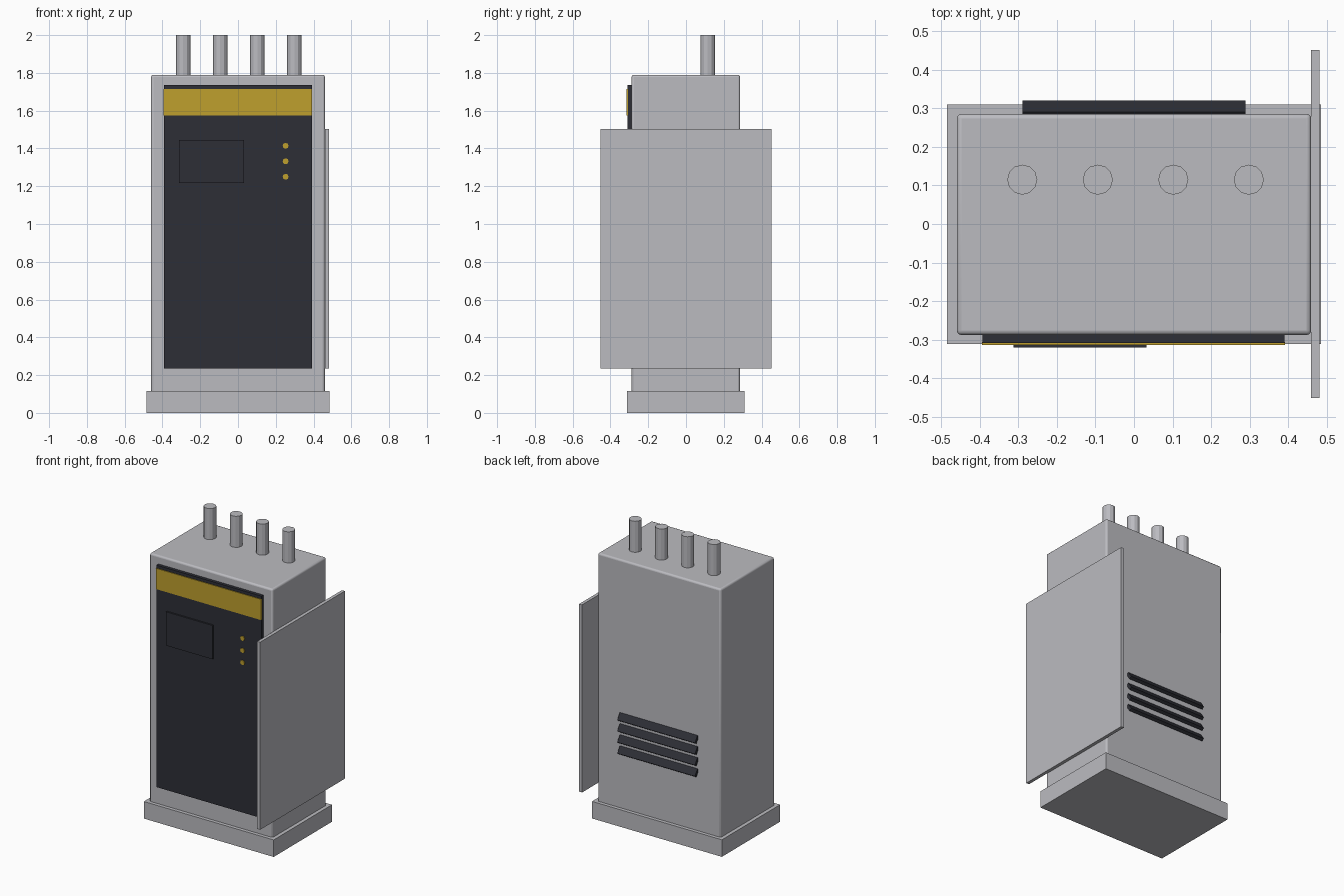
import bpy
import math

cube = bpy.data.objects.get("Cube")
if cube:
    bpy.data.objects.remove(cube, do_unlink=True)


def material(name, color):
    mat = bpy.data.materials.new(name)
    mat.use_nodes = True
    mat.diffuse_color = (*color, 1)
    mat.node_tree.nodes["Principled BSDF"].inputs["Base Color"].default_value = (*color, 1)
    return mat


grey = material("light_grey", (0.5, 0.5, 0.53))
dark = material("charcoal", (0.027, 0.028, 0.037))
gold = material("mustard", (0.52, 0.35, 0.027))


def box(name, mat, x, y, z, tilt=0, bevel=0):
    """Box from (low, high) extents, optionally tilted about its x axis."""
    bpy.ops.mesh.primitive_cube_add(size=1, location=[sum(r) / 2 for r in (x, y, z)])
    ob = bpy.context.object
    ob.name = name
    ob.scale = [r[1] - r[0] for r in (x, y, z)]
    bpy.ops.object.transform_apply(location=False, rotation=False, scale=True)
    ob.rotation_euler.x = tilt
    ob.data.materials.append(mat)
    if bevel:
        mod = ob.modifiers.new("Rounded edges", "BEVEL")
        mod.width = bevel
        mod.segments = 3
        bpy.ops.object.shade_smooth_by_angle()
    return ob


def rod(name, mat, radius, depth, location, sides, turn=0):
    bpy.ops.mesh.primitive_cylinder_add(vertices=sides, radius=radius, depth=depth,
                                        location=location, rotation=(turn, 0, 0))
    ob = bpy.context.object
    ob.name = name
    ob.data.materials.append(mat)


# Cabinet, plinth and side plate
box("cabinet_body", grey, (-0.46, 0.46), (-0.288, 0.286), (0.1, 1.79), bevel=0.012)
box("plinth", grey, (-0.485, 0.485), (-0.312, 0.31), (0, 0.115))
box("side_plate", grey, (0.46, 0.482), (-0.452, 0.452), (0.236, 1.503))

# Front door with stripe, screen and indicator lamps
box("front_door", dark, (-0.393, 0.391), (-0.309, -0.28), (0.236, 1.735))
box("door_stripe", gold, (-0.394, 0.392), (-0.314, -0.306), (1.575, 1.715))
box("screen", dark, (-0.313, 0.033), (-0.32, -0.3), (1.217, 1.445))
for i, z in enumerate((1.25, 1.332, 1.414)):
    rod(f"lamp_{i + 1}", gold, 0.016, 0.015, (0.252, -0.307, z), 8, math.pi / 2)

# Cable pipes on the roof
for i in range(4):
    rod(f"roof_pipe_{i + 1}", grey, 0.039, 0.25, (-0.29 + 0.196 * i, 0.115, 1.875), 12)

# Tilted vent slats at the back, lower edge outward
for i in range(4):
    z = 0.51 + 0.075 * i
    box(f"vent_slat_{i + 1}", dark, (-0.29, 0.29), (0.2875, 0.3075),
        (z - 0.025, z + 0.025), tilt=math.radians(35))
